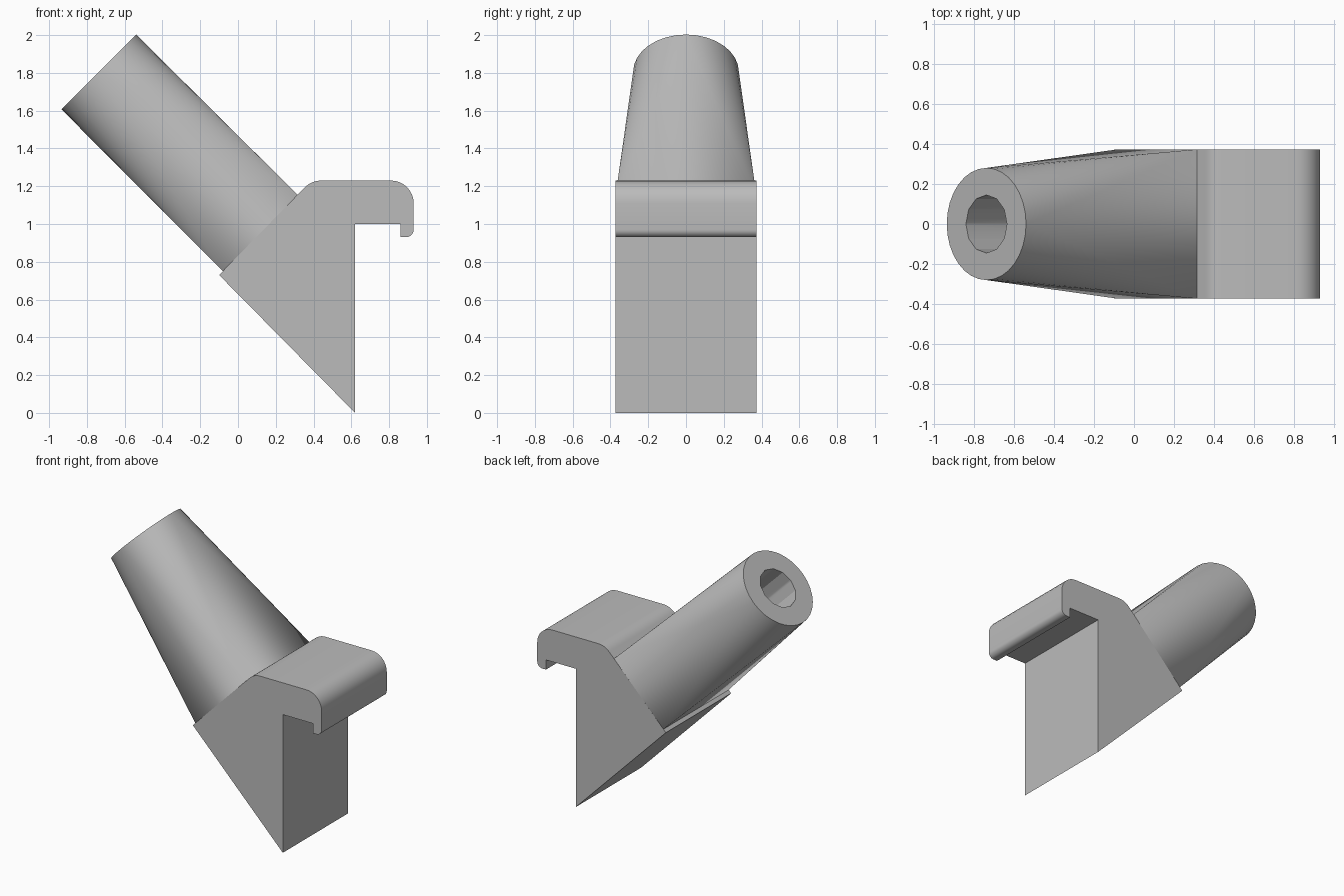
import bpy, bmesh, math
from mathutils import Vector

if "Cube" in bpy.data.objects:
    bpy.data.objects.remove(bpy.data.objects["Cube"], do_unlink=True)

GREY = (0.5, 0.5, 0.5, 1)
mat = bpy.data.materials.new("plain grey")
mat.use_nodes = True
mat.diffuse_color = GREY
mat.node_tree.nodes["Principled BSDF"].inputs["Base Color"].default_value = GREY

HALF = 0.373                                  # half width of the bracket
AXIS = Vector((-1, 0, 1)).normalized()        # direction of the tube
UP = Vector((1, 0, 1)).normalized()           # across the tube, in the xz plane
SIDE = Vector((0, 1, 0))
TIP = Vector((-0.737, 0, 1.805))
BASE = Vector((0.12, 0, 0.95))
RADIUS, BORE = 0.28, 0.145


def finish(bm, name):
    bmesh.ops.recalc_face_normals(bm, faces=bm.faces)
    mesh = bpy.data.meshes.new(name)
    bm.to_mesh(mesh)
    bm.free()
    obj = bpy.data.objects.new(name, mesh)
    bpy.context.collection.objects.link(obj)
    mesh.materials.append(mat)
    return obj


def smooth(obj):
    bpy.ops.object.select_all(action='DESELECT')
    obj.select_set(True)
    bpy.context.view_layer.objects.active = obj
    bpy.ops.object.shade_smooth_by_angle(angle=math.radians(30))


def arc(cx, cz, r, start, end, steps=8):
    angles = [math.radians(start + (end - start) * i / steps) for i in range(steps + 1)]
    return [(cx + r * math.cos(a), cz + r * math.sin(a)) for a in angles]


def ring(centre, r, sides):
    angles = [2 * math.pi * i / sides for i in range(sides)]
    return [centre + UP * r * math.cos(a) + SIDE * r * math.sin(a) for a in angles]


# Wedge with the rounded hook, one extruded profile
profile = [(0.62, 0), (0.62, 1.0), (0.86, 1.0), (0.86, 0.93)]
profile += arc(0.89, 0.97, 0.04, -90, 0)
profile += arc(0.81, 1.11, 0.12, 0, 90)
profile += arc(0.44, 1.11, 0.12, 90, 135)
profile += [(-0.1, 0.73)]
bm = bmesh.new()
face = bm.faces.new([bm.verts.new((x, -HALF, z)) for x, z in profile])
sweep = bmesh.ops.extrude_face_region(bm, geom=[face])
bmesh.ops.translate(bm, vec=(0, 2 * HALF, 0),
                    verts=[v for v in sweep["geom"] if isinstance(v, bmesh.types.BMVert)])
smooth(finish(bm, "hook_bracket"))

# Tube blending from a rectangle to a circle
bm = bmesh.new()
for u in (-0.283, 0.283):
    for y in (-HALF, HALF):
        bm.verts.new(BASE + UP * u + SIDE * y)
for p in ring(TIP, RADIUS, 32):
    bm.verts.new(p)
bmesh.ops.convex_hull(bm, input=bm.verts)
bmesh.ops.dissolve_limit(bm, angle_limit=0.01, verts=bm.verts, edges=bm.edges)
tube = finish(bm, "angled_tube")

# Bore cut down the tube
bm = bmesh.new()
for centre in (TIP + AXIS * 0.1, TIP - AXIS * 0.9):
    for p in ring(centre, BORE, 12):
        bm.verts.new(p)
bmesh.ops.convex_hull(bm, input=bm.verts)
cutter = finish(bm, "bore_cutter")
cutter.hide_render = True
cutter.hide_set(True)
cut = tube.modifiers.new("bore", 'BOOLEAN')
cut.operation = 'DIFFERENCE'
cut.solver = 'EXACT'
cut.object = cutter
bpy.context.view_layer.objects.active = tube
bpy.ops.object.modifier_apply(modifier=cut.name)
bpy.data.objects.remove(cutter, do_unlink=True)
smooth(tube)
